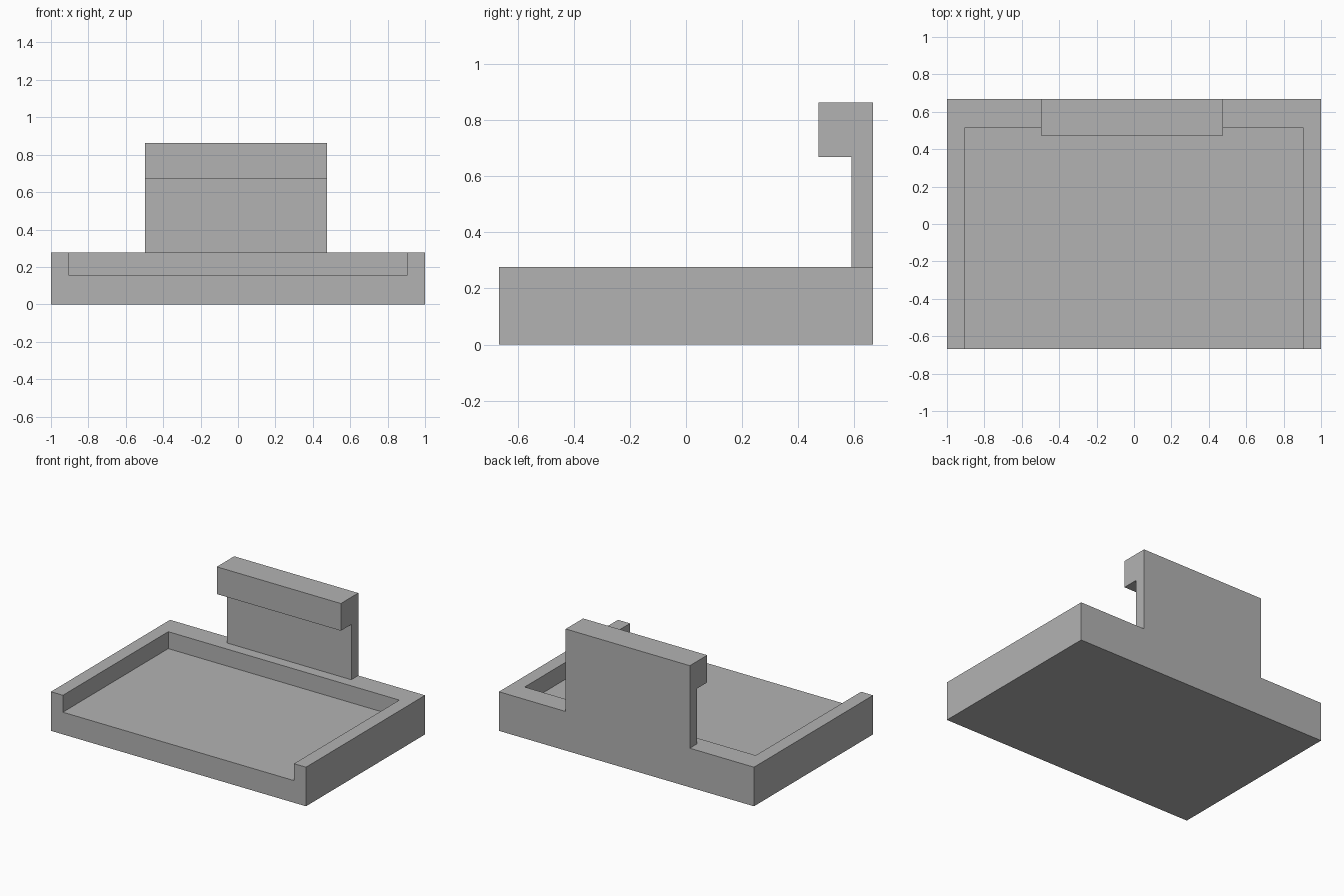
import bpy
import bmesh
from mathutils import Vector

old = bpy.data.objects.get("Cube")
if old:
    bpy.data.objects.remove(old, do_unlink=True)

grey = bpy.data.materials.new("plain grey")
grey.use_nodes = True
colour = (0.45, 0.45, 0.45, 1)
grey.diffuse_color = colour
grey.node_tree.nodes["Principled BSDF"].inputs["Base Color"].default_value = colour


def extrude(name, points, offset):
    """Extrude a flat outline by an offset into a closed solid."""
    bm = bmesh.new()
    face = bm.faces.new([bm.verts.new(p) for p in points])
    top = bmesh.ops.extrude_face_region(bm, geom=[face], use_keep_orig=True)
    moved = [v for v in top["geom"] if isinstance(v, bmesh.types.BMVert)]
    bmesh.ops.translate(bm, verts=moved, vec=Vector(offset))
    bmesh.ops.recalc_face_normals(bm, faces=bm.faces)
    mesh = bpy.data.meshes.new(name)
    bm.to_mesh(mesh)
    bm.free()
    mesh.materials.append(grey)
    obj = bpy.data.objects.new(name, mesh)
    bpy.context.collection.objects.link(obj)
    return obj


def rectangle(x0, x1, y0, y1, z):
    return [(x0, y0, z), (x1, y0, z), (x1, y1, z), (x0, y1, z)]


HALF_DEPTH = 0.667
RIM = 0.277
FLOOR = 0.157

# Tray: solid block with a recess that opens at the front
tray = extrude("tray", rectangle(-1, 1, -HALF_DEPTH, HALF_DEPTH, 0), (0, 0, RIM))
recess = extrude("recess_cutter", rectangle(-0.906, 0.906, -1, 0.513, FLOOR), (0, 0, 1))
recess.hide_render = True
cut = tray.modifiers.new("recess", 'BOOLEAN')
cut.operation = 'DIFFERENCE'
cut.solver = 'EXACT'
cut.object = recess
bpy.context.view_layer.objects.active = tray
bpy.ops.object.modifier_apply(modifier=cut.name)
bpy.data.objects.remove(recess, do_unlink=True)

# Back panel with an overhanging lip, flush with the back of the tray
LEFT, RIGHT = 0.476, -0.497
hook = [(HALF_DEPTH, RIM), (HALF_DEPTH, 0.862), (0.472, 0.862),
        (0.472, 0.669), (0.589, 0.669), (0.589, RIM)]
extrude("hooked_back_panel", [(RIGHT, y, z) for y, z in hook], (LEFT - RIGHT, 0, 0))
